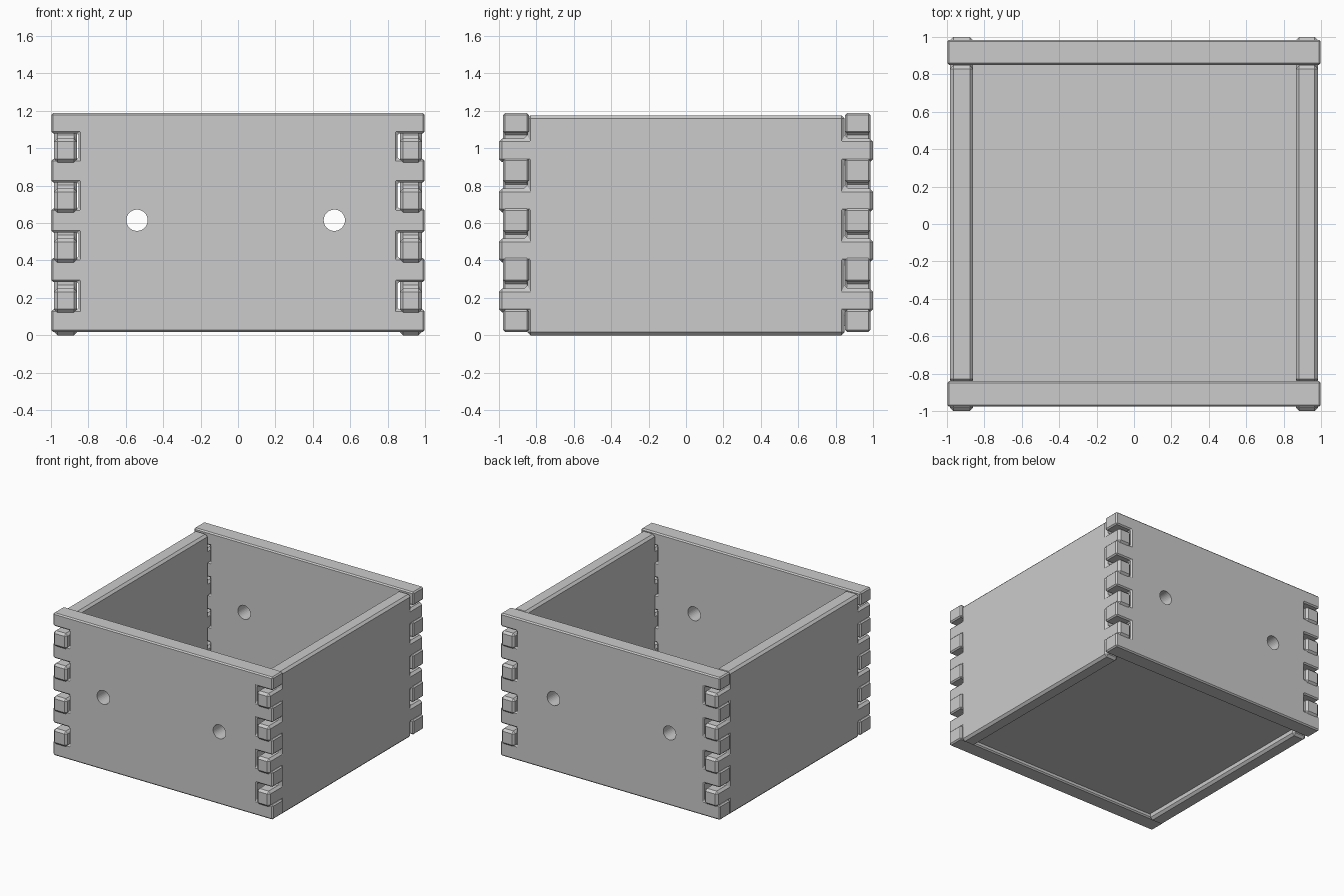
import bpy
import bmesh
import math
from mathutils import Vector

if "Cube" in bpy.data.objects:
    bpy.data.objects.remove(bpy.data.objects["Cube"])


def comb_outline(inner, outer, z0, z1, fingers):
    """Mirrored panel outline with fingers reaching out to +-outer."""
    side = [] if fingers[0][0] <= z0 else [(inner, z0)]
    for a, b in fingers:
        if a > z0:
            side.append((inner, a))
        side += [(outer, a), (outer, b)]
        if b < z1:
            side.append((inner, b))
    if fingers[-1][1] < z1:
        side.append((inner, z1))
    return side + [(-u, z) for u, z in reversed(side)]


def panel(name, outline, start, end, along_x, bevel):
    """Extrude an outline into a board lying along x or along y."""
    bm = bmesh.new()
    to_co = (lambda u, t, z: (u, t, z)) if along_x else (lambda u, t, z: (t, u, z))
    face = bm.faces.new([bm.verts.new(to_co(u, start, z)) for u, z in outline])
    ext = bmesh.ops.extrude_face_region(bm, geom=[face], use_keep_orig=True)
    verts = [g for g in ext["geom"] if isinstance(g, bmesh.types.BMVert)]
    bmesh.ops.translate(bm, verts=verts, vec=Vector(to_co(0, end - start, 0)))
    bmesh.ops.recalc_face_normals(bm, faces=bm.faces[:])
    mesh = bpy.data.meshes.new(name)
    bm.to_mesh(mesh)
    bm.free()
    obj = bpy.data.objects.new(name, mesh)
    bpy.context.collection.objects.link(obj)
    mod = obj.modifiers.new("soft_edges", "BEVEL")
    mod.width = bevel
    mod.segments = 1
    mod.limit_method = "ANGLE"
    return obj


# Front and back boards with fingers at both ends
fingers = [(0.018, 0.138), (0.285, 0.413), (0.55, 0.677), (0.817, 0.943), (1.08, 1.188)]
end_outline = comb_outline(0.852, 0.998, 0.018, 1.188, fingers)
front = panel("front_board", end_outline, -0.977, -0.84, True, 0.01)
back = panel("back_board", end_outline, 0.851, 0.985, True, 0.01)

# Bolt holes through front and back boards
for i, x in enumerate((-0.54, 0.515)):
    bpy.ops.mesh.primitive_cylinder_add(vertices=32, radius=0.057, depth=3,
                                        location=(x, 0, 0.615),
                                        rotation=(math.pi / 2, 0, 0))
    cutter = bpy.context.object
    cutter.name = f"hole_cutter_{i + 1}"
    cutter.hide_render = True
    cutter.hide_set(True)
    cutter.display_type = "WIRE"
    for board in (front, back):
        mod = board.modifiers.new("hole", "BOOLEAN")
        mod.operation = "DIFFERENCE"
        mod.solver = "EXACT"
        mod.object = cutter

# Side boards with tabs that fit between the fingers
tabs = [(0.122, 0.25), (0.39, 0.517), (0.657, 0.785), (0.925, 1.053)]
side_outline = comb_outline(0.848, 1.0, 0.0, 1.176, tabs)
panel("right_board", side_outline, 0.865, 0.984, False, 0.018)
panel("left_board", side_outline, -0.984, -0.86, False, 0.018)

# Floor set slightly up inside the walls
bpy.ops.mesh.primitive_cube_add(size=1, location=(0, 0.005, 0.085))
floor = bpy.context.object
floor.name = "floor_board"
floor.scale = (1.74, 1.71, 0.07)
